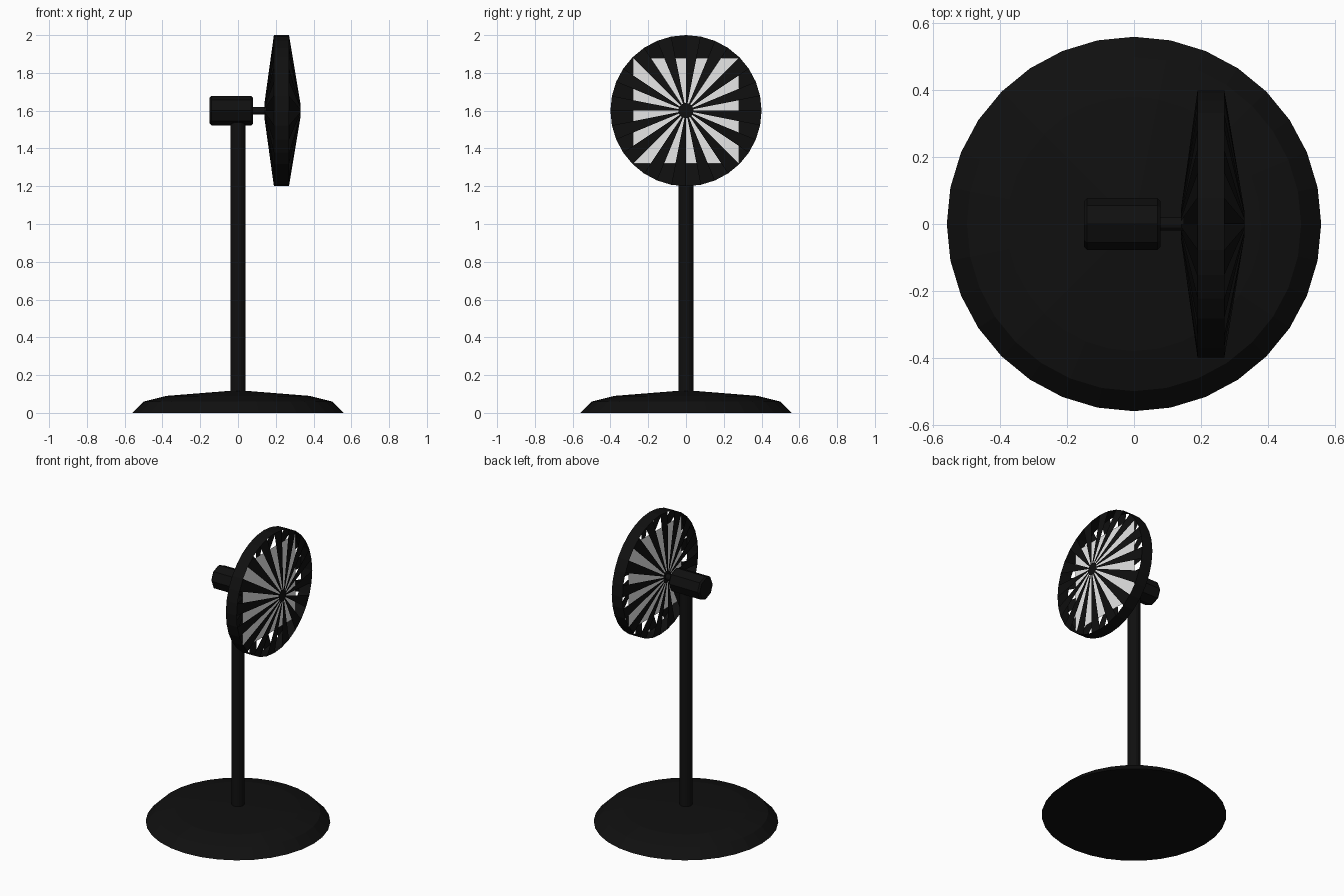
import bpy, bmesh, math
from mathutils import Matrix

cube = bpy.data.objects.get("Cube")
if cube:
    bpy.data.objects.remove(cube, do_unlink=True)

HEAD_Z = 1.6        # height of the fan axis
SEGMENTS = 32       # sides of the base and cage


def make_material(name, value):
    mat = bpy.data.materials.new(name)
    mat.use_nodes = True
    color = (value, value, value, 1)
    mat.diffuse_color = color
    mat.node_tree.nodes["Principled BSDF"].inputs["Base Color"].default_value = color
    return mat


black = make_material("black plastic", 0.005)
grey = make_material("light grey", 0.8)

# Turns a shape built along z so that it lies along x at head height;
# its local x becomes +y and its local y becomes +z
TO_HEAD = Matrix(((0, 0, 1, 0), (1, 0, 0, 0), (0, 1, 0, HEAD_Z), (0, 0, 0, 1)))


def add_object(name, bm, mat, matrix=None):
    if matrix:
        bm.transform(matrix)
    mesh = bpy.data.meshes.new(name)
    bm.to_mesh(mesh)
    bm.free()
    mesh.materials.append(mat)
    obj = bpy.data.objects.new(name, mesh)
    bpy.context.collection.objects.link(obj)
    return obj


def lathe(name, profile, sides, mat, matrix=None, keep=None):
    """Spin (radius, height) points into a closed shape.
    keep(band, side) may leave out faces to make openings."""
    bm = bmesh.new()
    rings = []
    for r, h in profile:
        angles = [2 * math.pi * i / sides for i in range(sides)]
        rings.append([bm.verts.new((r * math.cos(a), r * math.sin(a), h)) for a in angles])
    for b, (low, high) in enumerate(zip(rings, rings[1:])):
        for i in range(sides):
            if keep is None or keep(b, i):
                j = (i + 1) % sides
                bm.faces.new((low[i], low[j], high[j], high[i]))
    bm.faces.new(rings[0][::-1])
    bm.faces.new(rings[-1])
    return add_object(name, bm, mat, matrix)


# Stand
lathe("base", [(0.56, 0), (0.50, 0.06), (0.38, 0.09), (0.04, 0.117)], SEGMENTS, black)
lathe("pole", [(0.04, 0.05), (0.04, 1.56)], 16, black)

# Motor housing with chamfered ends, and its shaft
lathe("motor_housing",
      [(0.068, -0.15), (0.078, -0.14), (0.078, 0.07), (0.068, 0.08)],
      8, black, TO_HEAD)
lathe("shaft", [(0.02, 0.07), (0.02, 0.15)], 12, black, TO_HEAD)


# Cage: solid rim band, with front and back slats staggered by one step
def slat(band, side):
    return band == 1 or side % 2 == (0 if band == 0 else 1)


lathe("cage", [(0.04, 0.14), (0.4, 0.19), (0.4, 0.27), (0.04, 0.33)],
      SEGMENTS, black, TO_HEAD, slat)

# Square blade panel inside the cage
bm = bmesh.new()
bmesh.ops.create_grid(bm, x_segments=1, y_segments=1, size=0.28)
add_object("blade_panel", bm, grey, Matrix.Translation((0.23, 0, 0)) @ TO_HEAD)
